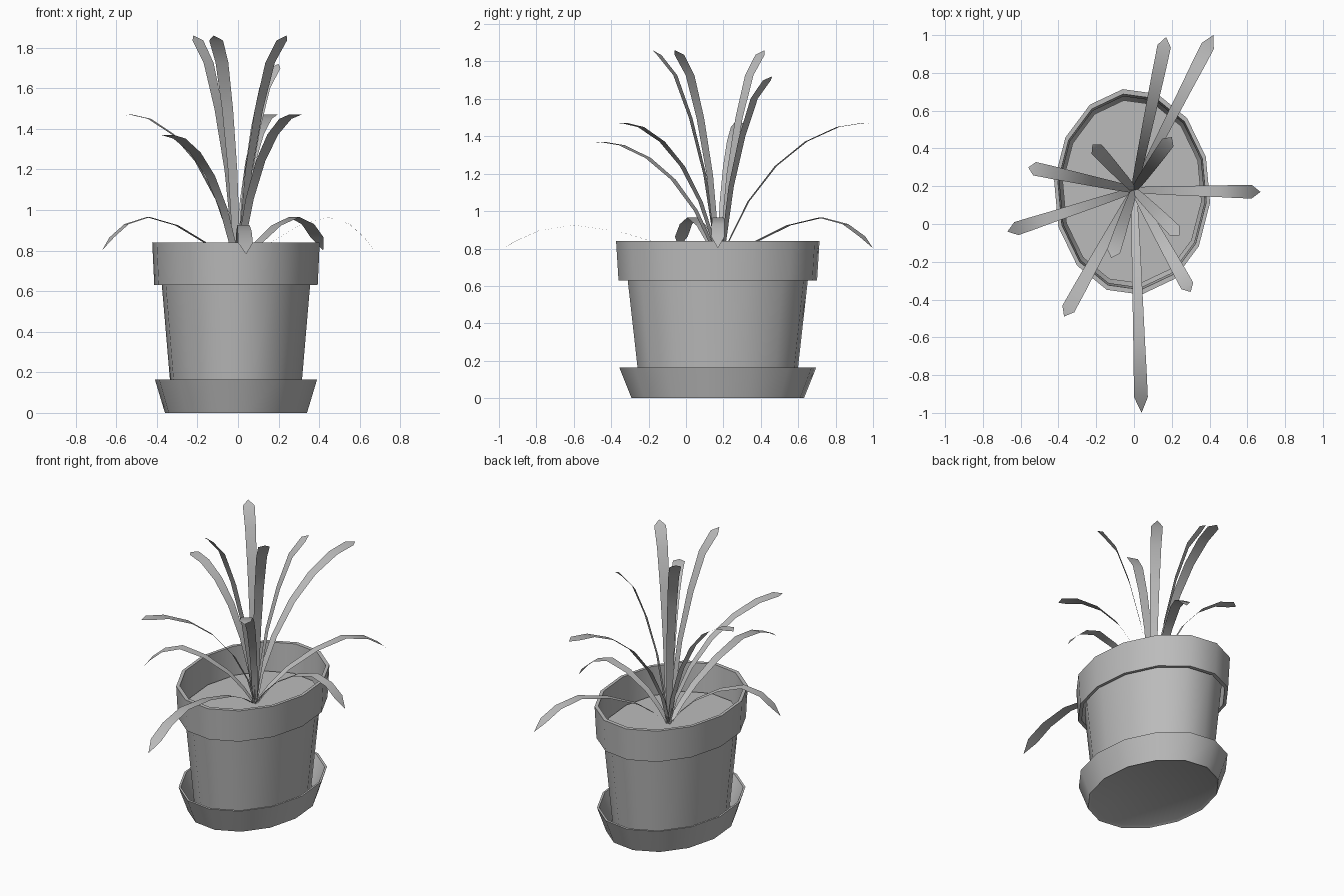
import bpy, math
from mathutils import Vector

cube = bpy.data.objects.get("Cube")
if cube:
    bpy.data.objects.remove(cube)

grey = bpy.data.materials.new("plain_grey")
grey.use_nodes = True
grey.diffuse_color = (0.5, 0.5, 0.5, 1)
grey.node_tree.nodes["Principled BSDF"].inputs["Base Color"].default_value = (0.5, 0.5, 0.5, 1)

SIDES = 14
CENTRE = Vector((-0.01, 0.17, 0))
STRETCH = 1.32          # the pot is oval, longer front to back


def add_object(name, verts, faces, angle=35):
    mesh = bpy.data.meshes.new(name)
    mesh.from_pydata(verts, [], faces)
    mesh.materials.append(grey)
    obj = bpy.data.objects.new(name, mesh)
    bpy.context.collection.objects.link(obj)
    bpy.ops.object.select_all(action='DESELECT')
    obj.select_set(True)
    bpy.context.view_layer.objects.active = obj
    bpy.ops.object.shade_smooth_by_angle(angle=math.radians(angle))
    return obj


def oval_lathe(name, profile, closed=False, cap_start=False, cap_end=False):
    """Sweep a (radius, height) profile round the oval pot axis."""
    verts, faces = [], []
    for r, z in profile:
        for i in range(SIDES):
            a = math.tau * (i + 0.5) / SIDES + 0.12
            verts.append(CENTRE + Vector((r * math.cos(a), r * STRETCH * math.sin(a), z)))
    rows = len(profile)
    for j in range(rows if closed else rows - 1):
        k = (j + 1) % rows
        for i in range(SIDES):
            n = (i + 1) % SIDES
            faces.append((j * SIDES + i, j * SIDES + n, k * SIDES + n, k * SIDES + i))
    if cap_start:
        faces.append(tuple(reversed(range(SIDES))))
    if cap_end:
        faces.append(tuple(range((rows - 1) * SIDES, rows * SIDES)))
    return add_object(name, verts, faces)


# Pot: tapered body with soil on top, loose collar, saucer
oval_lathe("pot_body", [(0.315, 0.02), (0.37, 0.66)])
oval_lathe("soil", [(0.37, 0.66)], cap_end=True)
oval_lathe("pot_rim", [(0.405, 0.63), (0.415, 0.84), (0.395, 0.84), (0.386, 0.63)], closed=True)
oval_lathe("saucer", [(0.335, 0.01), (0.352, 0.0), (0.402, 0.165), (0.39, 0.165), (0.335, 0.02)],
           cap_start=True, cap_end=True)

# Leaf arcs: (share of reach, share of height)
TALL = [(0, 0), (.08, .17), (.22, .45), (.43, .70), (.66, .89), (.9, .98), (1, 1)]
ARCH = [(0, 0), (.06, .23), (.19, .49), (.37, .72), (.57, .88), (.78, .975), (.94, 1), (1, .995)]
DROOP = [(0, 0), (.11, .32), (.24, .6), (.45, .87), (.66, 1), (.82, .89), (.93, .68), (1, .48)]
ROOT = Vector((0.0, 0.18, 0.65))

# Tip x, tip y, top height, arc
LEAVES = [
    (-0.22, 0.42, 1.86, TALL), (-0.12, -0.18, 1.86, TALL),
    (0.24, -0.06, 1.86, TALL), (0.20, 0.46, 1.72, TALL),
    (0.17, 0.99, 1.47, ARCH), (0.30, -0.36, 1.47, ARCH),
    (-0.56, 0.30, 1.47, ARCH), (-0.37, -0.49, 1.37, ARCH),
    (-0.67, -0.04, 0.965, DROOP), (0.42, 1.0, 0.965, DROOP),
    (0.67, 0.17, 0.965, DROOP), (0.04, -1.0, 0.925, DROOP),
]


def leaf(name, x, y, top, arc):
    reach = Vector((x, y, 0)) - Vector((ROOT.x, ROOT.y, 0))
    across = Vector((-reach.y, reach.x, 0)).normalized()
    verts, faces = [], []
    last = len(arc) - 1
    for j, (s, h) in enumerate(arc):
        mid = ROOT + reach * s + Vector((0, 0, (top - ROOT.z) * h))
        if j == last:
            verts.append(mid)
            faces.append((2 * j - 2, 2 * j - 1, 2 * j))
            break
        half = 0.015 + 0.021 * min(1, 1.3 * j / last)
        verts += [mid - across * half, mid + across * half]
        if j:
            faces.append((2 * j - 2, 2 * j - 1, 2 * j + 1, 2 * j))
    # wind faces so the upper side is outward
    add_object(name, verts, [tuple(reversed(f)) for f in faces], 60)


for n, spec in enumerate(LEAVES, 1):
    leaf(f"leaf_{n}", *spec)
